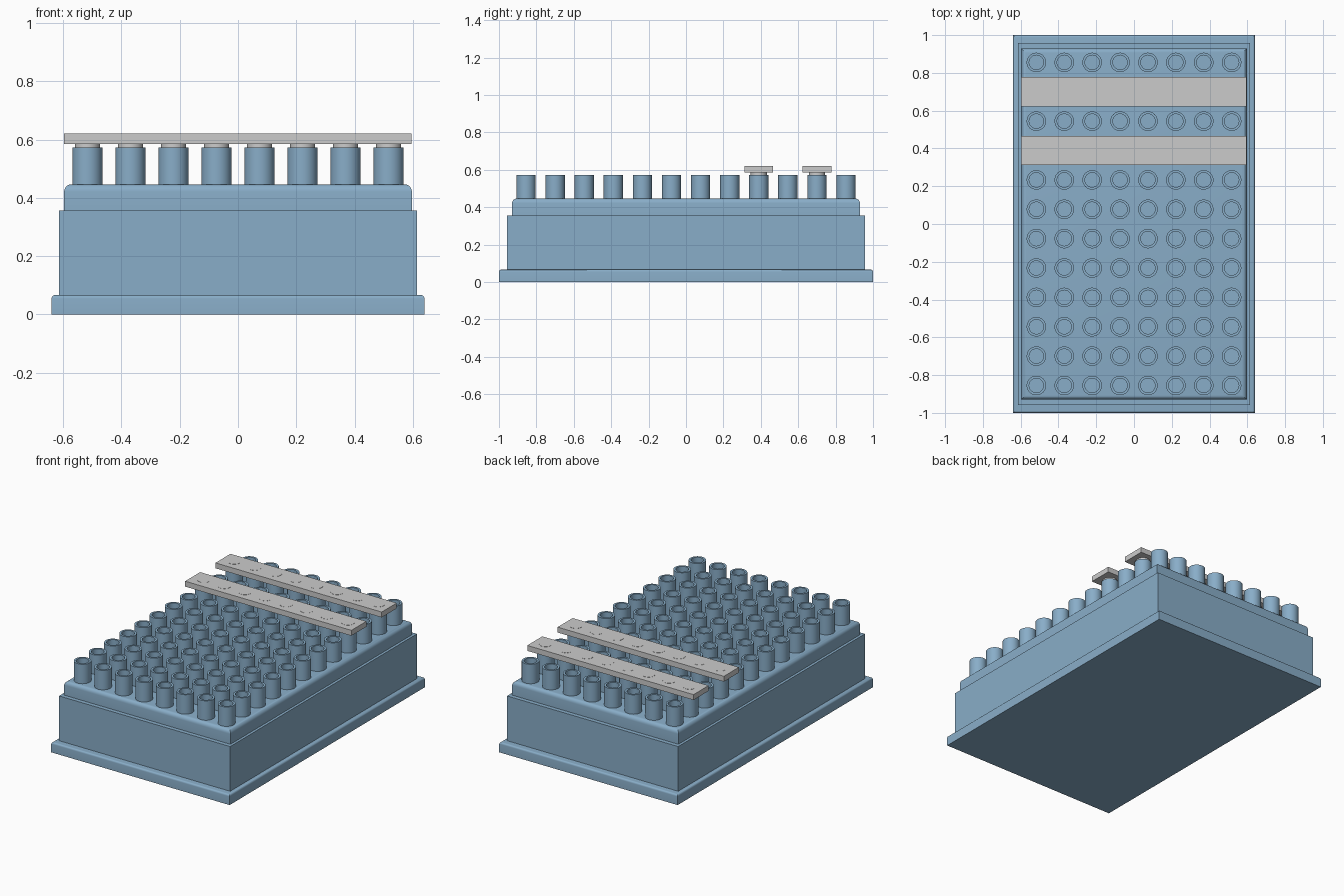
import bpy, bmesh, math

if "Cube" in bpy.data.objects:
    bpy.data.objects.remove(bpy.data.objects["Cube"])

COLS, ROWS = 8, 12
XS = [-0.517 + 0.1477 * i for i in range(COLS)]
YS = [-0.855 + 0.1555 * j for j in range(ROWS)]
blue = bpy.data.materials.new("blue_plastic")
blue.diffuse_color = (0.25, 0.42, 0.58, 1)
blue.use_nodes = True
blue.node_tree.nodes["Principled BSDF"].inputs["Base Color"].default_value = blue.diffuse_color


def finish(name, bm, mat=None):
    bmesh.ops.recalc_face_normals(bm, faces=bm.faces)
    mesh = bpy.data.meshes.new(name)
    bm.to_mesh(mesh)
    bm.free()
    ob = bpy.data.objects.new(name, mesh)
    bpy.context.collection.objects.link(ob)
    if mat:
        mesh.materials.append(mat)
    bpy.ops.object.select_all(action='DESELECT')
    ob.select_set(True)
    bpy.context.view_layer.objects.active = ob
    bpy.ops.object.shade_smooth_by_angle(angle=math.radians(35))
    return ob


def block(name, x0, x1, y0, y1, z0, z1, round_top=0, mat=None):
    """Box whose top edges can be rounded."""
    bm = bmesh.new()
    bmesh.ops.create_cube(bm, size=1)
    for v in bm.verts:
        v.co.x = x1 if v.co.x > 0 else x0
        v.co.y = y1 if v.co.y > 0 else y0
        v.co.z = z1 if v.co.z > 0 else z0
    if round_top:
        top = [e for e in bm.edges if all(v.co.z > z1 - 1e-4 for v in e.verts)]
        bmesh.ops.bevel(bm, geom=top, offset=round_top, segments=5,
                        profile=0.5, affect='EDGES')
    return finish(name, bm, mat)


def lathe(bm, cx, cy, profile, n=32):
    """Revolve (radius, z) points and close both ends with flat discs."""
    rings = [[bm.verts.new((cx + r * math.cos(2 * math.pi * k / n),
                            cy + r * math.sin(2 * math.pi * k / n), z))
              for k in range(n)] for r, z in profile]
    for a, b in zip(rings, rings[1:]):
        for k in range(n):
            bm.faces.new((a[k], a[(k + 1) % n], b[(k + 1) % n], b[k]))
    bm.faces.new(rings[0])
    bm.faces.new(rings[-1])


# Stepped plate body
block("base_flange", -0.64, 0.64, -1, 1, 0, 0.066, 0.012, blue)
block("skirt", -0.614, 0.614, -0.957, 0.957, 0.06, 0.356, 0, blue)
block("top_deck", -0.597, 0.597, -0.93, 0.93, 0.35, 0.446, 0.025, blue)

# Grid of open tubes with flat floors
bm = bmesh.new()
for x in XS:
    for y in YS:
        lathe(bm, x, y, [(0.0515, 0.43), (0.0515, 0.572), (0.038, 0.572), (0.038, 0.45)])
finish("tubes", bm, blue)

# Two cap strips with a stopper for each tube below
for label, row in (("front", 8), ("rear", 10)):
    y = YS[row]
    block(label + "_cap_strip", -0.598, 0.595, y - 0.077, y + 0.077, 0.585, 0.62)
    bm = bmesh.new()
    for x in XS:
        lathe(bm, x, y, [(0.035, 0.52), (0.037, 0.572), (0.043, 0.572),
                         (0.043, 0.59), (0.038, 0.59), (0.038, 0.621)])
    finish(label + "_cap_stoppers", bm)
